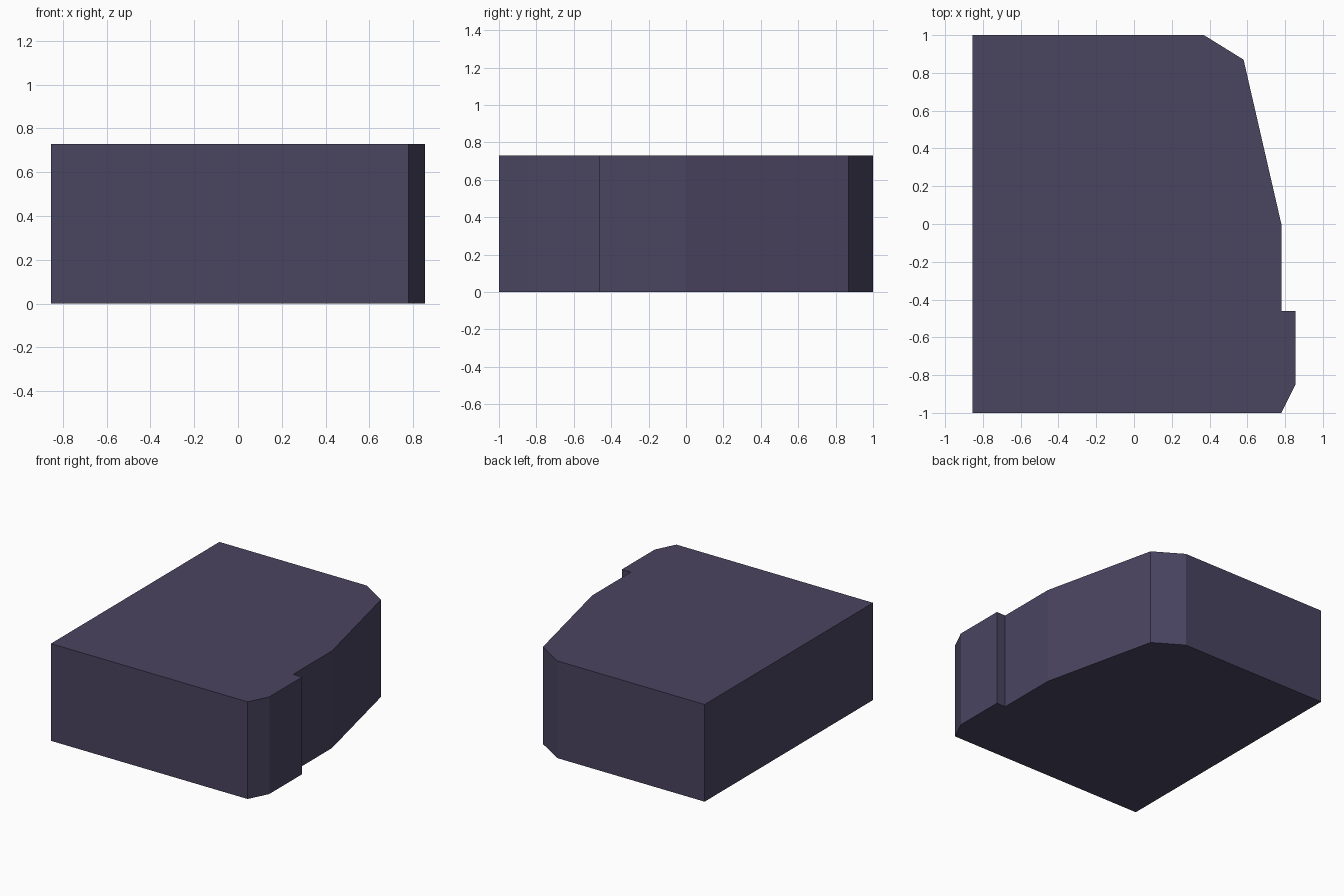
import bpy, bmesh
from mathutils import Vector

if "Cube" in bpy.data.objects:
    bpy.data.objects.remove(bpy.data.objects["Cube"])

HEIGHT = 0.73
WALL_X = 0.78
# square window in the right wall
WIN_Y = (-0.395, -0.14)
WIN_Z = (0.365, 0.62)
WIN_DEPTH = 0.165

# plan outline, counter-clockwise from the front left corner
outline = [(-0.855, -1), (WALL_X, -1), (0.855, -0.85), (0.855, -0.46),
           (WALL_X, -0.46), (WALL_X, 0), (0.58, 0.87), (0.37, 1), (-0.855, 1)]

# body: outline raised to a prism
bm = bmesh.new()
base = bm.faces.new([bm.verts.new((x, y, 0)) for x, y in outline])
raised = bmesh.ops.extrude_face_region(bm, geom=[base], use_keep_orig=True)
top = [v for v in raised["geom"] if isinstance(v, bmesh.types.BMVert)]
bmesh.ops.translate(bm, verts=top, vec=(0, 0, HEIGHT))
bmesh.ops.recalc_face_normals(bm, faces=bm.faces)


def wall_faces():
    return [f for f in bm.faces
            if f.normal.x > 0.99 and abs(f.calc_center_median().x - WALL_X) < 0.01]


# window: slice the wall, then push the middle square inwards as an open reveal
cuts = [(Vector((WALL_X, y, 0)), Vector((0, 1, 0))) for y in WIN_Y]
cuts += [(Vector((WALL_X, 0, z)), Vector((0, 0, 1))) for z in WIN_Z]
for co, no in cuts:
    faces = wall_faces()
    edges = {e for f in faces for e in f.edges}
    verts = {v for f in faces for v in f.verts}
    bmesh.ops.bisect_plane(bm, geom=faces + list(edges) + list(verts),
                           plane_co=co, plane_no=no)
window = [f for f in wall_faces()
          if WIN_Y[0] < f.calc_center_median().y < WIN_Y[1]
          and WIN_Z[0] < f.calc_center_median().z < WIN_Z[1]]
pushed = bmesh.ops.extrude_face_region(bm, geom=window)["geom"]
bmesh.ops.translate(bm, verts=[v for v in pushed if isinstance(v, bmesh.types.BMVert)],
                    vec=(-WIN_DEPTH, 0, 0))
bmesh.ops.delete(bm, geom=[f for f in pushed if isinstance(f, bmesh.types.BMFace)],
                 context="FACES_ONLY")

mesh = bpy.data.meshes.new("body")
bm.to_mesh(mesh)
bm.free()
body = bpy.data.objects.new("body", mesh)
bpy.context.collection.objects.link(body)

mat = bpy.data.materials.new("dusky purple")
mat.diffuse_color = (0.068, 0.058, 0.118, 1)
mat.use_nodes = True
mat.node_tree.nodes["Principled BSDF"].inputs["Base Color"].default_value = mat.diffuse_color
mesh.materials.append(mat)
